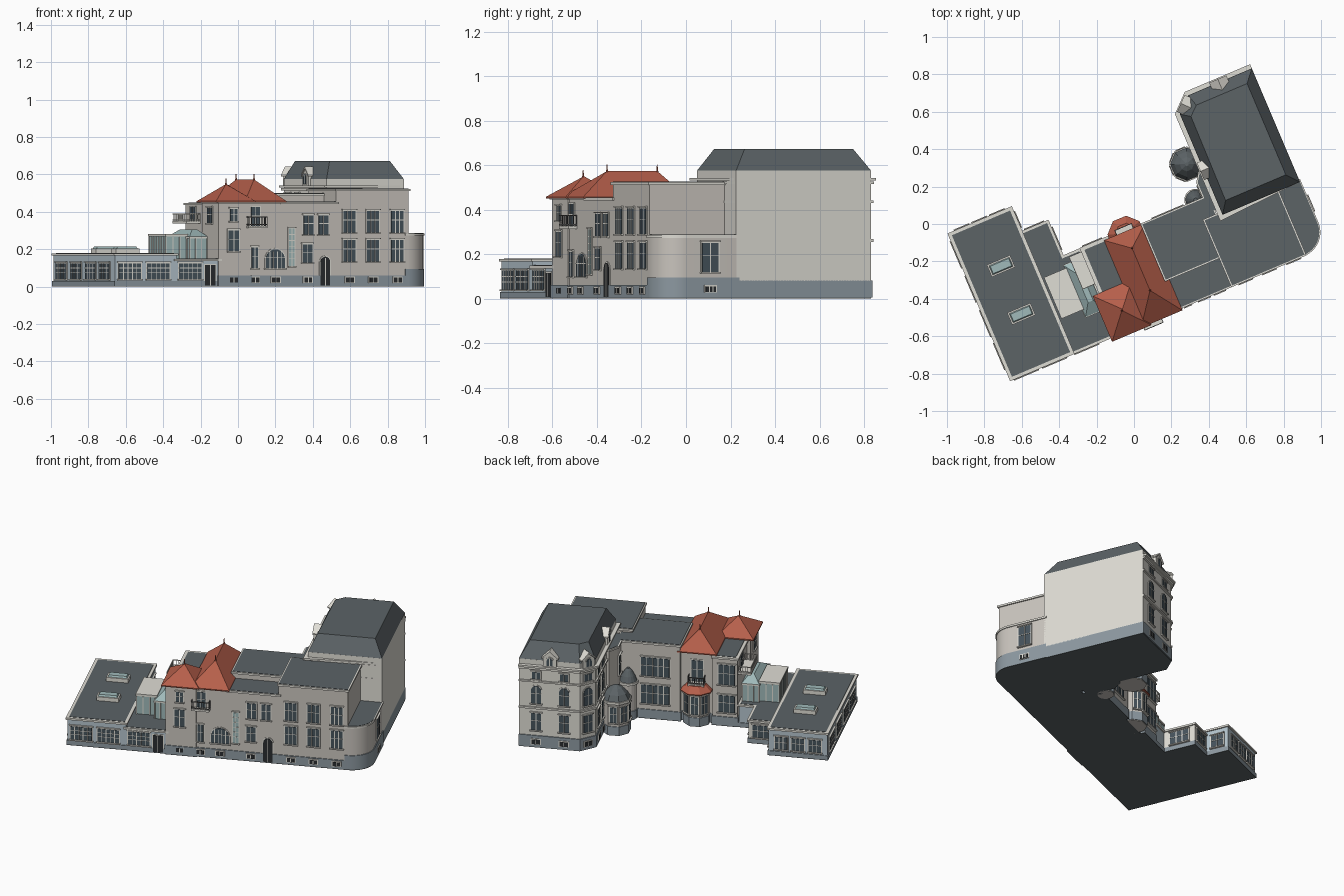
import bpy, bmesh, math
from mathutils import Matrix, Vector

if "Cube" in bpy.data.objects:
    bpy.data.objects.remove(bpy.data.objects["Cube"])

A = math.radians(23)            # the whole plan is turned on the site
ROT = Matrix.Rotation(A, 3, 'Z')

def mat(name, *rgb):
    m = bpy.data.materials.new(name)
    m.diffuse_color = tuple((c / 255) ** 2.2 for c in rgb) + (1,)
    m.use_nodes = True
    m.node_tree.nodes["Principled BSDF"].inputs["Base Color"].default_value = m.diffuse_color
    return m

WALL, TRIM = mat("wall", 200, 195, 188), mat("trim", 222, 220, 212)
BLUE, PLINTH = mat("pale_blue", 178, 194, 203), mat("plinth", 140, 152, 160)
ROOF, RED = mat("slate", 92, 99, 102), mat("red_tile", 180, 95, 76)
PANE, GLASS = mat("window_pane", 72, 84, 92), mat("greenhouse_glass", 158, 184, 184)
DARK, IRON = mat("door", 45, 48, 50), mat("iron", 95, 95, 95)

def finish(name, bm, mats, smooth=False, u=0, v=0, ang=0):
    bmesh.ops.remove_doubles(bm, verts=bm.verts, dist=1e-5)
    bmesh.ops.recalc_face_normals(bm, faces=bm.faces)
    me = bpy.data.meshes.new(name)
    bm.to_mesh(me)
    bm.free()
    for m in mats:
        me.materials.append(m)
    ob = bpy.data.objects.new(name, me)
    bpy.context.collection.objects.link(ob)
    ob.location = ROT @ Vector((u, v, 0))
    ob.rotation_euler.z = A + math.radians(ang)
    if smooth:
        bpy.context.view_layer.objects.active = ob
        ob.select_set(True)
        bpy.ops.object.shade_smooth_by_angle(angle=math.radians(35))
        ob.select_set(False)
    return ob

def loft(name, rings, m, smooth=False):
    """Stack of (outline, height) rings joined into a solid."""
    bm = bmesh.new()
    rs = [[bm.verts.new((x, y, z)) for x, y in pts] for pts, z in rings]
    n = len(rs[0])
    for a, b in zip(rs, rs[1:]):
        for i in range(n):
            j = (i + 1) % n
            bm.faces.new((a[i], a[j], b[j], b[i]))
    bm.faces.new(rs[0])
    bm.faces.new(rs[-1])
    return finish(name, bm, [m], smooth)

def rect(u0, u1, v0, v1):
    return [(u0, v0), (u1, v0), (u1, v1), (u0, v1)]

def ngon(u, v, r, n=8):
    return [(u + r * math.cos(2 * math.pi * (i + .5) / n), v + r * math.sin(2 * math.pi * (i + .5) / n)) for i in range(n)]

def offset(pts, d):
    out = []
    for i, p in enumerate(pts):
        p, a, b = Vector(p), Vector(pts[i - 1]), Vector(pts[(i + 1) % len(pts)])
        e, f = (p - a).normalized(), (b - p).normalized()
        n1, n2 = Vector((e.y, -e.x)), Vector((f.y, -f.x))
        out.append(tuple(p + (n1 + n2) * d / (1 + n1.dot(n2))))
    return out

def prism(name, pts, z0, z1, m, d=0, smooth=False):
    pts = offset(pts, d) if d else pts
    return loft(name, [(pts, z0), (pts, z1)], m, smooth)

def block(name, pts, h, wall=WALL, plinth=.06, rim=.008, out=.008, smooth=False):
    prism(name + "_footing", pts, 0, .004, ROOF, .005, smooth)
    prism(name + "_plinth", pts, .004, plinth, PLINTH, .005, smooth)
    prism(name + "_walls", pts, plinth - .002, h - .012, wall, 0, smooth)
    prism(name + "_cornice", pts, h - .014, h - .002, TRIM, out, smooth)
    prism(name + "_flat_roof", pts, h - .004, h, ROOF, out - rim, smooth)

def box(bm, x0, x1, y0, y1, z0, z1, mi=0):
    r = bmesh.ops.create_cube(bm, size=1, matrix=Matrix.LocRotScale(
        Vector(((x0 + x1) / 2, (y0 + y1) / 2, (z0 + z1) / 2)), None, Vector((x1 - x0, y1 - y0, z1 - z0))))
    for f in {f for v in r['verts'] for f in v.link_faces}:
        f.material_index = mi

def window(name, u, v, ang, z0, z1, w, cols=2, rows=2, arch=False, pane=PANE, sill=True):
    """Opening on a wall at (u, v) whose outward direction is ang."""
    bm = bmesh.new()
    def slab(g, x, mi):
        h = w / 2 + g
        top = [(h, z1 + g), (-h, z1 + g)]
        if arch:
            top = [(h * math.cos(t * math.pi / 12), z1 - w / 2 + h * math.sin(t * math.pi / 12)) for t in range(13)]
        f = bm.faces.new([bm.verts.new((x, a, b)) for a, b in [(-h, z0 - g / 2), (h, z0 - g / 2)] + top])
        f.material_index = mi
        for nf in bmesh.ops.extrude_face_region(bm, geom=[f])['geom']:
            if isinstance(nf, bmesh.types.BMVert):
                nf.co.x = -.004
    slab(.006, .004, 0)
    slab(0, .006, 1)
    t = .0022
    for i in range(1, cols):
        y = -w / 2 + w * i / cols
        box(bm, 0, .008, y - t, y + t, z0, z1 - (.1 * w if arch else 0))
    for i in range(1, rows):
        z = z0 + (z1 - z0) * (i + .35) / (rows + .35)
        box(bm, 0, .008, -w / 2, w / 2, z - t * .8, z + t * .8)
    if sill:
        box(bm, 0, .014, -w / 2 - .008, w / 2 + .008, z0 - .007, z0)
        if not arch:
            box(bm, 0, .011, -w / 2 - .008, w / 2 + .008, z1 + .004, z1 + .01)
    finish(name, bm, [TRIM, pane], False, u, v, ang)

def balcony(name, u, v, ang, depth, w, z, h=.04, m=IRON, step=.014):
    """Slab with railing on the three open sides."""
    bm = bmesh.new()
    box(bm, -.01, depth, -w / 2, w / 2, z - .012, z, 1)
    b = .004
    for z0 in (z + .004, z + h - .005):
        box(bm, depth - b, depth, -w / 2, w / 2, z0, z0 + .005)
        for s in (-1, 1):
            box(bm, 0, depth, s * (w / 2 - b / 2) - b / 2, s * (w / 2 - b / 2) + b / 2, z0, z0 + .005)
    for i in range(int(w / step) + 1):
        y = -w / 2 + .002 + (w - .004) * i / int(w / step)
        box(bm, depth - .0035, depth - .0005, y - .0015, y + .0015, z, z + h)
    for i in range(int(depth / step)):
        for s in (-1, 1):
            y = s * (w / 2 - .002)
            box(bm, i * step, i * step + .003, y - .0015, y + .0015, z, z + h)
    finish(name, bm, [m, TRIM], False, u, v, ang)

FRONT, BACK, LEFT, RIGHT, F = -90, 90, 180, 0, -.507

# low west wing and its link
block("west_wing", rect(-.93, -.572, F, .335), .18, BLUE, .03, .018)
block("west_link_front", rect(-.58, -.32, F, -.014), .15, BLUE, .03, .014)
block("west_link_back", rect(-.58, -.42, -.1, .192), .152, TRIM, .03, .014)
for v in (.22, .02, -.18, -.37):
    window("west_side_window", -.93, v, LEFT, .04, .125, .14, 4, 3)
for u in (-.845, -.68, -.494):
    window("west_front_window", u, F, FRONT, .04, .125, .13, 5, 3)
window("west_door", -.378, F, FRONT, .006, .115, .06, 2, 1, pane=DARK, sill=False)
for u in (-.855, -.752, -.65):
    window("west_back_window", u, .335, BACK, .045, .125, .075, 3, 2)
window("link_back_window", -.495, .192, BACK, .04, .12, .1, 3, 2)
window("link_side_window", -.42, .09, RIGHT, .04, .12, .12, 3, 2)
window("wing_inner_window", -.572, .265, RIGHT, .045, .125, .08, 2, 2)
for v in (.071, -.207):
    prism("skylight_frame", rect(-.81, -.675, v - .035, v + .035), .17, .205, TRIM)
    p = rect(-.804, -.681, v - .029, v + .029)
    loft("skylight_glass", [(p, .2), (offset(p, -.008), .216)], GLASS)

# conservatory: flat-topped part and hipped glass part
cons = rect(-.55, -.43, -.31, -.08)
prism("conservatory_glass", cons, .14, .27, GLASS)
prism("conservatory_top", cons, .268, .282, TRIM, .005)
hip = rect(-.43, -.33, -.355, -.06)
prism("glasshouse_walls", hip, .14, .262, GLASS)
prism("glasshouse_gutter", hip, .258, .268, TRIM, .006)
loft("glasshouse_roof", [(offset(hip, .005), .266), (rect(-.39, -.36, -.29, -.12), .305)], GLASS)
bm = bmesh.new()
for (u0, v0), (u1, v1) in [(p[i], p[(i + 1) % 4]) for p in (cons, hip) for i in range(4)]:
    n = max(2, round(math.hypot(u1 - u0, v1 - v0) / .035))
    for i in range(n):
        x, y = u0 + (u1 - u0) * i / n, v0 + (v1 - v0) * i / n
        box(bm, x - .003, x + .003, y - .003, y + .003, .145, .265)
finish("conservatory_bars", bm, [TRIM])

# red-roofed house
block("garden_block", rect(-.31, -.16, -.3, -.012), .45, WALL, .06, .02)
block("corner_tower", rect(-.33, -.145, -.514, -.285), .458)
block("red_roof_house", rect(-.17, .04, F, -.04), .458)
e = rect(-.182, .058, -.526, -.018)
loft("main_red_roof", [(e, .45), (e, .457), ([(-.06, -.36)] * 2 + [(-.06, -.115)] * 2, .573)], RED)
e = rect(-.354, -.125, -.534, -.268)
loft("tower_red_roof", [(e, .45), (e, .457), ([(-.24, -.4)] * 2 + [(-.235, -.395)] * 2, .548)], RED)
for u, v, z in ((-.06, -.36, .573), (-.06, -.115, .573), (-.24, -.4, .548)):
    loft("finial", [(ngon(u, v, .007, 6), z - .01), (ngon(u, v, .003, 6), z + .01), (ngon(u, v, .002, 6), z + .03)], RED)
window("tower_window", -.245, -.514, FRONT, .19, .3, .06)
window("tower_top_window", -.245, -.514, FRONT, .35, .415, .04)
window("tower_side_window", -.33, -.4, LEFT, .34, .42, .06)
window("house_window", -.12, F, FRONT, .1, .21, .035)
window("balcony_door", -.115, F, FRONT, .315, .425, .05, 2, 2, sill=False)
balcony("front_balcony", -.115, F, FRONT, .04, .11, .325, .05)
window("great_arch_window", 0, F, FRONT, .1, .2, .11, 5, 2, True)
window("stair_window", .095, F, FRONT, .11, .31, .032, 2, 6, pane=GLASS)
balcony("side_balcony", -.31, -.12, LEFT, .08, .19, .35, .042, TRIM)
window("side_balcony_door", -.31, -.12, LEFT, .35, .425, .07, sill=False)
for z0, z1 in ((.09, .2), (.27, .4)):
    window("garden_window", -.245, -.012, BACK, z0, z1, .1, 3, 2)
# garden bay with tiled skirt and balcony
prism("garden_bay", ngon(-.06, -.035, .08), 0, .22, WALL)
prism("garden_bay_plinth", ngon(-.06, -.035, .085), .004, .06, PLINTH)
loft("garden_bay_roof", [(ngon(-.06, -.035, .1), .212), (ngon(-.06, -.035, .1), .218), (ngon(-.06, -.035, .06), .255)], RED)
for a in (45, 90, 135):
    t = math.radians(a)
    window("bay_window", -.06 + .074 * math.cos(t), -.035 + .074 * math.sin(t), a, .08, .195, .042, 2, 2)
balcony("garden_balcony", -.06, -.04, BACK, .05, .1, .262, .045)
window("garden_balcony_door", -.06, -.04, BACK, .265, .4, .07, 2, 2, sill=False)

# main range
block("middle_front", rect(.04, .36, F, -.33), .455)
block("middle_back", rect(.04, .42, -.34, -.02), .5)
block("east_block", rect(.355, .775, F, -.13), .525)
for u in (.192, .279):
    window("middle_upper_window", u, F, FRONT, .28, .38, .055)
window("middle_lower_window", .187, F, FRONT, .13, .225, .055)
window("arched_door", .29, F, FRONT, .006, .16, .055, 2, 1, True, DARK, False)
for u in (.43, .567, .708):
    window("east_upper_window", u, F, FRONT, .29, .405, .07, 3, 2)
    window("east_lower_window", u, F, FRONT, .135, .25, .07, 3, 2)
for u in (-.245, -.12, 0, .187, .43, .567, .708):
    window("cellar_window", u, F - .008, FRONT, .022, .048, .045, 2, 1, pane=DARK, sill=False)
for z0, z1 in ((.1, .22), (.28, .4)):
    window("middle_back_window", .19, -.02, BACK, z0, z1, .17, 5, 2)

# rounded low corner
arc = [(.775 + .13 * math.cos(t), -.377 + .13 * math.sin(t)) for t in (math.radians(-90 + 7.5 * i) for i in range(13))]
block("rounded_corner", arc + [(.905, -.13), (.76, -.13), (.76, F)], .287, WALL, .095, .006, .006, True)
window("corner_window", .905, -.267, RIGHT, .12, .25, .08)
window("corner_cellar_window", .911, -.267, RIGHT, .03, .055, .05, 3, 1, pane=DARK, sill=False)

# tall rear house with mansard roof
def rear(d=0):
    return offset([(.455, -.14), (.905 - d, -.14 + d), (.905 - d, .52), (.535, .52), (.455, .445)], d) if d else \
        [(.455, -.14), (.905, -.14), (.905, .52), (.535, .52), (.455, .445)]
prism("rear_footing", rear(), 0, .004, ROOF)
prism("rear_plinth", rear(.006), .004, .08, PLINTH)
prism("rear_walls", rear(), .078, .575, TRIM)
for z, t, d in ((.255, .012, .01), (.43, .01, .01), (.515, .012, .014), (.53, .012, .024)):
    prism("rear_string_course", rear(d), z, z + t, TRIM)
loft("mansard_roof", [(rear(), .574), ([(.5, -.075), (.85, -.075), (.85, .455), (.555, .455), (.505, .41)], .672)], ROOF)
spots = [(.63, .52, BACK), (.8, .52, BACK), (.495, .4825, 133), (.455, .37, LEFT), (.455, .25, LEFT)]
for u, v, a in spots:
    window("rear_lower_window", u, v, a, .115, .225, .06)
    window("rear_upper_window", u, v, a, .29, .405, .06, 2, 2, True)
    window("rear_attic_window", u, v, a, .45, .495, .05, 2, 1)
    t = math.radians(a)
    window("rear_cellar_window", u + .006 * math.cos(t), v + .006 * math.sin(t), a, .025, .055, .05, 2, 1, pane=DARK, sill=False)
for u, v, a in ((.715, .52, BACK), (.495, .4825, 133), (.455, .12, LEFT)):   # gabled dormers
    bm = bmesh.new()
    for k, (g, x0, x1) in enumerate(((0, -.06, .012), (.008, -.07, .018))):
        prof = [(-.04, .54), (.04, .54), (.04, .595), (0, .63), (-.04, .595)] if k == 0 else \
            [(-.05, .59), (0, .631), (.05, .59), (.05, .598), (0, .642), (-.05, .598)]
        f = bm.faces.new([bm.verts.new((x0, y, z)) for y, z in prof])
        for q in bmesh.ops.extrude_face_region(bm, geom=[f])['geom']:
            if isinstance(q, bmesh.types.BMVert):
                q.co.x = x1
    finish("dormer", bm, [TRIM], False, u, v, a)
    t = math.radians(a)
    window("dormer_window", u + .012 * math.cos(t), v + .012 * math.sin(t), a, .55, .6, .035, 2, 1, True, sill=False)

# stair link, octagonal pavilion and round bay in the court
block("stair_link", [(.4, -.1), (.47, -.1), (.47, .13), (.44, .13), (.4, .07)], .5)
window("stair_link_window", .4, .025, LEFT, .3, .42, .05)
for name, u, v, r, h, n in (("pavilion", .385, .184, .085, .215, 8), ("round_bay", .353, -.01, .05, .24, 16)):
    prism(name + "_walls", ngon(u, v, r, n), 0, h, WALL)
    prism(name + "_plinth", ngon(u, v, r + .005, n), .004, .06, PLINTH)
    prism(name + "_cornice", ngon(u, v, r + .01, n), h - .01, h + .006, TRIM)
    loft(name + "_roof", [(ngon(u, v, r + .004, n), h + .004), (ngon(u, v, r * .8, n), h + .04),
                          (ngon(u, v, r * .45, n), h + .07), (ngon(u, v, .01, n), h + .085)], ROOF)
for a in (90, 135, 180, 225):
    t = math.radians(a)
    window("pavilion_window", .385 + .0785 * math.cos(t), .184 + .0785 * math.sin(t), a, .085, .185, .04)
